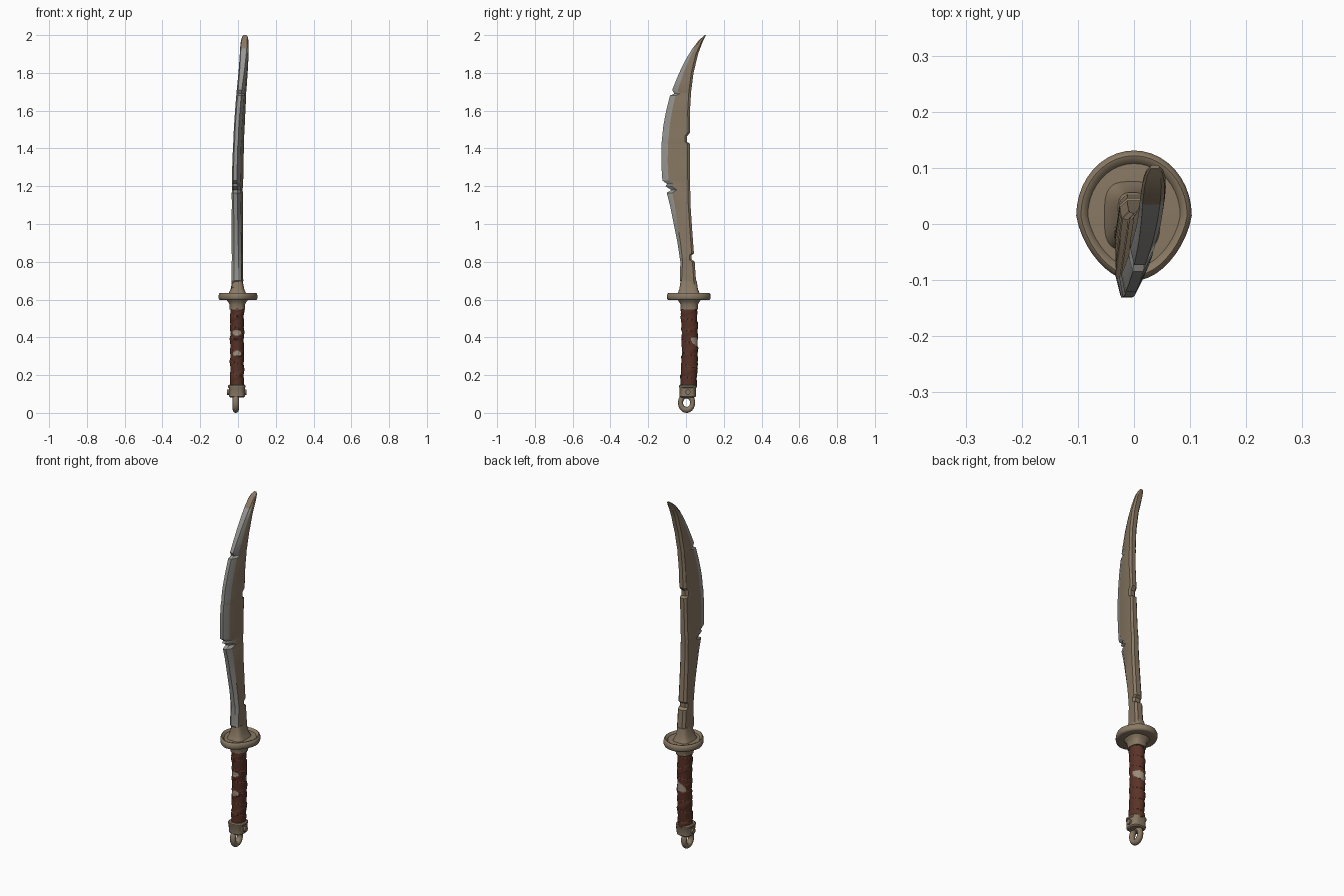
import bpy, bmesh, math

if "Cube" in bpy.data.objects:
    bpy.data.objects.remove(bpy.data.objects["Cube"])


def material(name, rgb):
    m = bpy.data.materials.new(name)
    m.diffuse_color = (*rgb, 1)
    m.use_nodes = True
    m.node_tree.nodes["Principled BSDF"].inputs["Base Color"].default_value = m.diffuse_color
    return m


BRONZE = material("weathered bronze", (0.25, 0.19, 0.125))
STEEL = material("bare steel", (0.31, 0.305, 0.285))
LEATHER = material("brown leather", (0.10, 0.033, 0.02))
WOOD = material("worn core", (0.33, 0.265, 0.20))


def finish(obj, mats, angle=30):
    for m in mats:
        obj.data.materials.append(m)
    bpy.ops.object.select_all(action='DESELECT')
    obj.select_set(True)
    bpy.context.view_layer.objects.active = obj
    bpy.ops.object.shade_smooth_by_angle(angle=math.radians(angle))
    return obj


def loft(name, rings, mats, rule=None, angle=30):
    """Skin a stack of equal-length rings and cap both ends."""
    bm = bmesh.new()
    vs = [[bm.verts.new(p) for p in r] for r in rings]
    n = len(vs[0])
    for k in range(len(vs) - 1):
        for i in range(n):
            j = (i + 1) % n
            f = bm.faces.new((vs[k][i], vs[k][j], vs[k + 1][j], vs[k + 1][i]))
            if rule:
                f.material_index = rule(i, f.calc_center_median())
    bm.faces.new(vs[0][::-1])
    bm.faces.new(vs[-1])
    bmesh.ops.recalc_face_normals(bm, faces=bm.faces[:])
    me = bpy.data.meshes.new(name)
    bm.to_mesh(me)
    bm.free()
    obj = bpy.data.objects.new(name, me)
    bpy.context.collection.objects.link(obj)
    return finish(obj, mats, angle)


def interp(table, z):
    for a, b in zip(table, table[1:]):
        if z <= b[0]:
            t = max(0, (z - a[0]) / (b[0] - a[0]))
            return a[1] + (b[1] - a[1]) * t
    return table[-1][1]


# Blade: outline of cutting edge and spine by height, with chipped notches
EDGE = [(.62, -.03), (.665, -.032), (.68, -.018), (.70, -.032), (.80, -.03), (.90, -.045),
        (1.0, -.065), (1.10, -.085), (1.165, -.102), (1.18, -.078), (1.20, -.108),
        (1.212, -.100), (1.23, -.125), (1.32, -.131), (1.42, -.13), (1.52, -.12),
        (1.60, -.105), (1.68, -.085), (1.69, -.062), (1.71, -.073), (1.76, -.053),
        (1.82, -.027), (1.88, .004), (1.93, .035), (1.97, .066), (1.99, .088), (2.0, .099)]
SPINE = [(.62, .057), (.70, .053), (.80, .046), (.812, .030), (.835, .030), (.845, .042),
         (.95, .034), (1.1, .024), (1.3, .02), (1.425, .02), (1.435, .006), (1.465, .006),
         (1.485, .022), (1.6, .021), (1.7, .027), (1.8, .04), (1.9, .064), (1.97, .09),
         (2.0, .105)]
LEAN = [(.62, -.003), (1.2, -.005), (1.4, .0), (1.55, .007), (1.7, .017), (1.85, .03), (2.0, .037)]
THICK = [(.62, .027), (1.0, .025), (1.4, .021), (1.95, .0215), (1.985, .018), (2.0, .008)]
BEVEL = [(.62, .006), (.75, .010), (1.0, .02), (1.25, .034), (1.5, .034), (1.75, .028),
         (1.92, .012), (2.0, .002)]


def blade_ring(z):
    f, s, t, b = (interp(tab, z) for tab in (EDGE, SPINE, THICK, BEVEL))
    e = t * interp([(.62, .5), (1.0, .42), (1.7, .45), (1.95, .75), (2.0, .8)], z)
    c = min(.012, (s - f) * .25)
    half = [(e, f), (t, f + b), (t, s - c), (t * .55, s)]
    pts = half + [(-x, y) for x, y in reversed(half)]
    cx = interp(LEAN, z)
    return [(cx + x + .15 * (y - (f + s) / 2), y, z) for x, y in pts]


heights = sorted({z for tab in (EDGE, SPINE) for z, _ in tab})
loft("blade", [blade_ring(z) for z in heights], [BRONZE, STEEL],
     lambda i, c: int(i in (0, 6, 7) and .74 < c.z < 1.925), 25)


# Guard: egg-shaped dish with a raised rim
def oval(rx, ry, z, cx=0, cy=.015, n=40, egg=0.0, power=1.0):
    pts = []
    for i in range(n):
        a = 2 * math.pi * i / n
        c, s = math.cos(a), math.sin(a)
        x = math.copysign(abs(c) ** power, c) * rx * (1 - egg * max(0, -s))
        pts.append((cx + x, cy + math.copysign(abs(s) ** power, s) * ry, z))
    return pts


loft("guard", [oval(.103 * k, .116 * k, z, egg=.18) for k, z in
               [(.5, .600), (.9, .597), (.97, .600), (1, .608), (1, .622), (.97, .631),
                (.92, .635), (.86, .633), (.80, .624), (.4, .626)]], [BRONZE], angle=50)

# Collars below and above the guard
loft("lower_collar", [oval(x, y, z, -.004, .017, power=.75) for x, y, z in
                      [(.041, .046, .548), (.042, .047, .575), (.048, .053, .587),
                       (.060, .064, .602)]], [BRONZE], angle=40)
loft("upper_collar", [oval(x, y, z, -.003, .014, power=.6) for x, y, z in
                      [(.052, .064, .620), (.045, .057, .636), (.036, .049, .655),
                       (.030, .045, .685), (.026, .042, .70)]], [BRONZE], angle=40)

# Grip: spiral leather wrap with worn gaps (angle, height, half angle, half height, slant)
GAPS = [(-95, .425, 42, .014, .0), (-90, .315, 36, .014, .0), (75, .372, 70, .024, -.00025)]


def in_gap(ang, z):
    for a, h, da, dz, sl in GAPS:
        d = (ang - a + 180) % 360 - 180
        if (d / da) ** 2 + ((z - h - sl * d) / dz) ** 2 < 1:
            return True
    return False


def grip_ring(z, n=48):
    cy = .012 + .008 * math.sin((z - .13) / .42 * math.pi * .9)
    ring = []
    for i in range(n):
        a = 2 * math.pi * i / n
        up = (z / .062 + i / n) % 1             # overlapping spiral bands
        cross = (z / .105 - i / n) % 1          # strap wound the other way
        r = .95 + .10 * up + (.05 if cross < .25 else 0)
        if in_gap(math.degrees(a), z):
            r = .97
        ring.append((-.005 + .036 * r * math.cos(a), cy + .043 * r * math.sin(a), z))
    return ring


loft("grip", [grip_ring(.135 + .42 * k / 84) for k in range(85)], [LEATHER, WOOD],
     lambda i, c: int(in_gap((i + .5) * 7.5, c.z)), 35)

# Pommel cap
loft("pommel_cap", [oval(x, y, z, -.006, .009, power=.65) for x, y, z in
                    [(.036, .036, .082), (.042, .043, .088), (.043, .044, .132),
                     (.046, .046, .136), (.046, .046, .144), (.040, .041, .149)]], [BRONZE], angle=35)

# Rivets on both sides of the cap
for side, label in ((1, "right"), (-1, "left")):
    bpy.ops.mesh.primitive_cylinder_add(vertices=16, radius=.014, depth=.022,
                                        location=(-.006 + side * .041, .01, .11),
                                        rotation=(0, math.pi / 2, 0))
    rivet = bpy.context.object
    rivet.name = label + "_rivet"
    finish(rivet, [BRONZE])

# Hanging ring under the cap
bpy.ops.mesh.primitive_torus_add(major_segments=32, minor_segments=12, major_radius=.032,
                                 minor_radius=.0135, location=(-.012, .003, .054),
                                 rotation=(0, math.pi / 2, 0))
ring = bpy.context.object
ring.name = "pommel_ring"
ring.scale = (1.187, 1, 1.2)
finish(ring, [BRONZE], 60)
